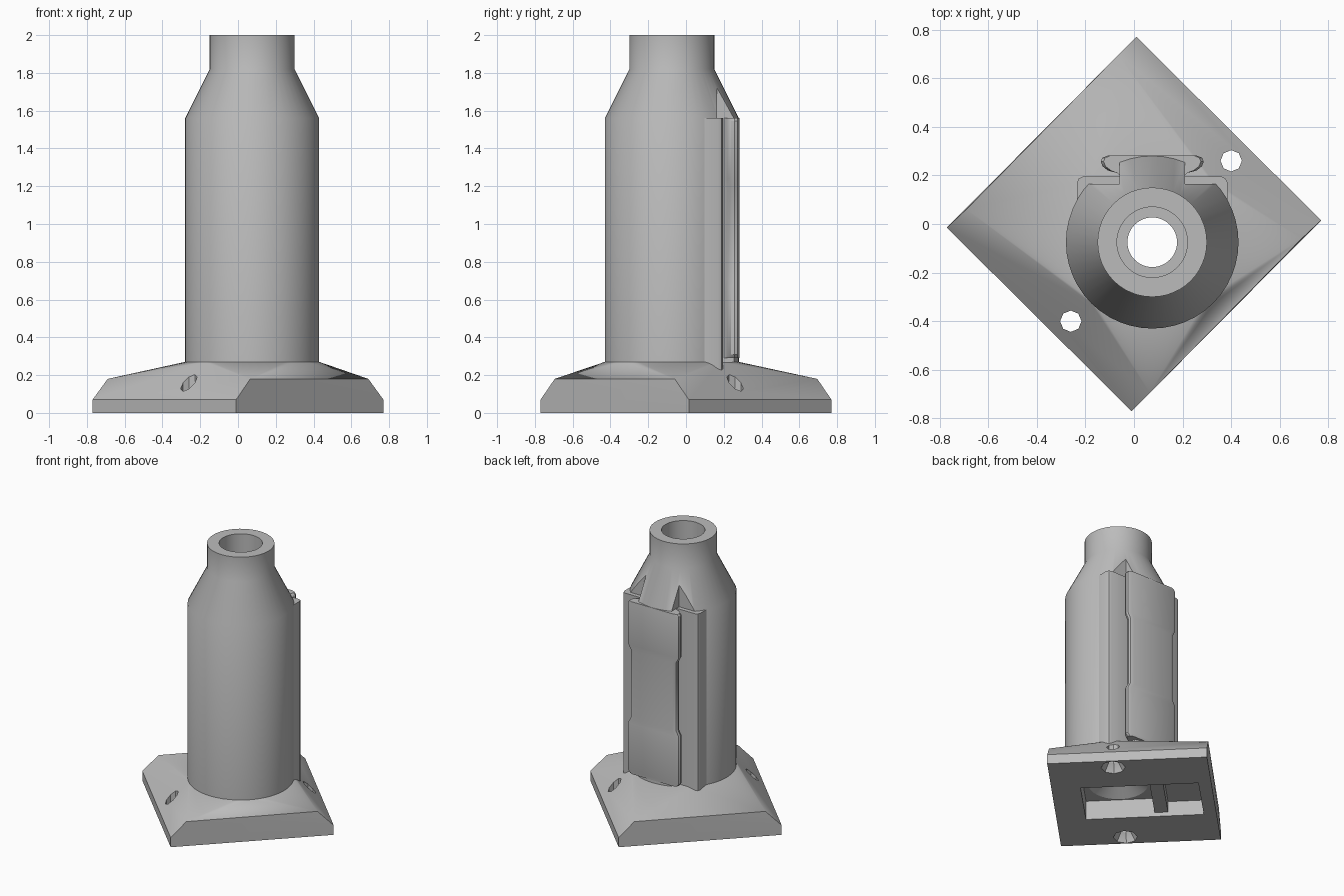
import bpy, bmesh, math
from mathutils import Matrix, Vector

cube = bpy.data.objects.get("Cube")
if cube:
    bpy.data.objects.remove(cube, do_unlink=True)

grey = bpy.data.materials.new("plain grey")
grey.use_nodes = True
tone = (0.5, 0.5, 0.5, 1)
grey.diffuse_color = tone
grey.node_tree.nodes["Principled BSDF"].inputs["Base Color"].default_value = tone

AX, AY = 0.075, -0.075      # post axis


def make(name, bm, matrix=Matrix()):
    bmesh.ops.transform(bm, matrix=matrix, verts=bm.verts)
    bmesh.ops.recalc_face_normals(bm, faces=bm.faces)
    mesh = bpy.data.meshes.new(name)
    bm.to_mesh(mesh)
    bm.free()
    mesh.materials.append(grey)
    ob = bpy.data.objects.new(name, mesh)
    bpy.context.collection.objects.link(ob)
    return ob


def loft(name, rings, matrix=Matrix(), closed=False):
    """Skin rings of equal length; cap the ends, or join last to first."""
    bm = bmesh.new()
    rows = [[bm.verts.new(p) for p in ring] for ring in rings]
    n = len(rows[0])
    pairs = list(zip(rows, rows[1:]))
    if closed:
        pairs.append((rows[-1], rows[0]))
    else:
        bm.faces.new(rows[0])
        bm.faces.new(rows[-1])
    for a, b in pairs:
        for i in range(n):
            j = (i + 1) % n
            bm.faces.new((a[i], a[j], b[j], b[i]))
    return make(name, bm, matrix)


def circle(r, z, n):
    return [(r * math.cos(math.tau * i / n), r * math.sin(math.tau * i / n), z)
            for i in range(n)]


def lathe(name, profile, at, n=48, closed=False):
    return loft(name, [circle(r, z, n) for r, z in profile],
                Matrix.Translation((*at, 0)), closed)


def box(name, x, y, z, matrix=Matrix()):
    return loft(name, [[(x[0], y[0], h), (x[1], y[0], h), (x[1], y[1], h), (x[0], y[1], h)]
                       for h in z], matrix)


def cut(ob, cutters):
    for c in cutters:
        c.hide_render = True
        mod = ob.modifiers.new("cut", "BOOLEAN")
        mod.operation, mod.solver, mod.object = "DIFFERENCE", "EXACT", c
    bpy.context.view_layer.update()
    graph = bpy.context.evaluated_depsgraph_get()
    mesh = bpy.data.meshes.new_from_object(ob.evaluated_get(graph))
    ob.modifiers.clear()
    ob.data = mesh
    for c in cutters:
        bpy.data.objects.remove(c, do_unlink=True)


axis = Matrix.Translation((AX, AY, 0))
diagonal = Matrix.Rotation(math.radians(135), 4, "Z")

# Base: square foot with two chamfered sides, rising to the round post
bm = bmesh.new()
foot = [(0.01, 0.77), (0.77, 0.015), (-0.01, -0.77), (-0.77, -0.015)]
shelf = [(-0.065, 0.695), (0.69, -0.06), (0.065, -0.695), (-0.69, 0.06)]
for x, y in foot:
    for z in (0, 0.07):
        bm.verts.new((x, y, z))
for x, y in shelf:
    bm.verts.new((x, y, 0.18))
for p in circle(0.355, 0.27, 48):
    bm.verts.new(Vector(p) + Vector((AX, AY, 0)))
bmesh.ops.convex_hull(bm, input=bm.verts)
bmesh.ops.dissolve_limit(bm, angle_limit=0.01, verts=bm.verts, edges=bm.edges)
base = make("base", bm)

cutters = [
    box("main_pocket", (-0.34, 0.12), (-0.21, 0.21), (-0.1, 0.14), diagonal),
    box("side_pocket", (0.21, 0.45), (-0.21, 0.21), (-0.1, 0.11), diagonal),
    box("channel", (0.1, 0.23), (-0.21, 0.21), (-0.1, 0.03), diagonal),
    lathe("base_bore", [(0.2, 0.1), (0.2, 0.14), (0.102, 0.2), (0.102, 0.4)], (AX, AY)),
]
for at in ((0.4, 0.26), (-0.26, -0.4)):
    cutters.append(lathe("screw_hole", [(0.085, -0.02), (0.08, 0.01), (0.044, 0.06),
                                        (0.044, 0.4)], at, 8))
cut(base, cutters)

# Post: hollow bottle shape with a stepped bore
post = lathe("post", [(0.102, 0.2), (0.355, 0.2), (0.355, 1.56), (0.225, 1.82), (0.225, 2),
                      (0.145, 2), (0.145, 1.6), (0.102, 1.6)], (AX, AY), closed=True)
# Notches either side of the rail, running up into the cone
cut(post, [box("notch", sorted((s * 0.135, s * 0.5)), (0.24, 0.6), (0.1, 1.9), axis)
           for s in (-1, 1)])

# Shoulders: strips with one rounded outer corner beside the rail
shoulders = []
for side, s in (("left", 1), ("right", -1)):
    outline = [(0.13, 0.15), (0.31, 0.15), (0.31, 0.245), (0.302, 0.262), (0.285, 0.27),
               (0.13, 0.27)]
    shoulders.append(loft(side + "_shoulder",
                          [[(s * x, y, z) for x, y in outline] for z in (0.2, 1.56)], axis))


# Rail: dovetail plate at the back, slightly narrower along its middle
def rail_ring(w, z):
    half = [(0.11, 0.2), (0.134, 0.275), (0.145, 0.285), (w - 0.03, 0.295), (w - 0.008, 0.312),
            (w, 0.332), (w - 0.006, 0.347), (w - 0.03, 0.357)]
    return [(x, y, z) for x, y in half] + [(-x, y, z) for x, y in reversed(half)]


rail = loft("rail", [rail_ring(w, z) for w, z in (
    (0.195, 0.29), (0.212, 0.31), (0.212, 0.66), (0.19, 0.7),
    (0.19, 1.2), (0.212, 1.24), (0.212, 1.545), (0.2, 1.56))], axis)

# Smooth shading with sharp corners kept
bpy.ops.object.select_all(action="DESELECT")
for ob in [base, post, rail] + shoulders:
    ob.select_set(True)
bpy.context.view_layer.objects.active = post
bpy.ops.object.shade_smooth_by_angle(angle=math.radians(30))
